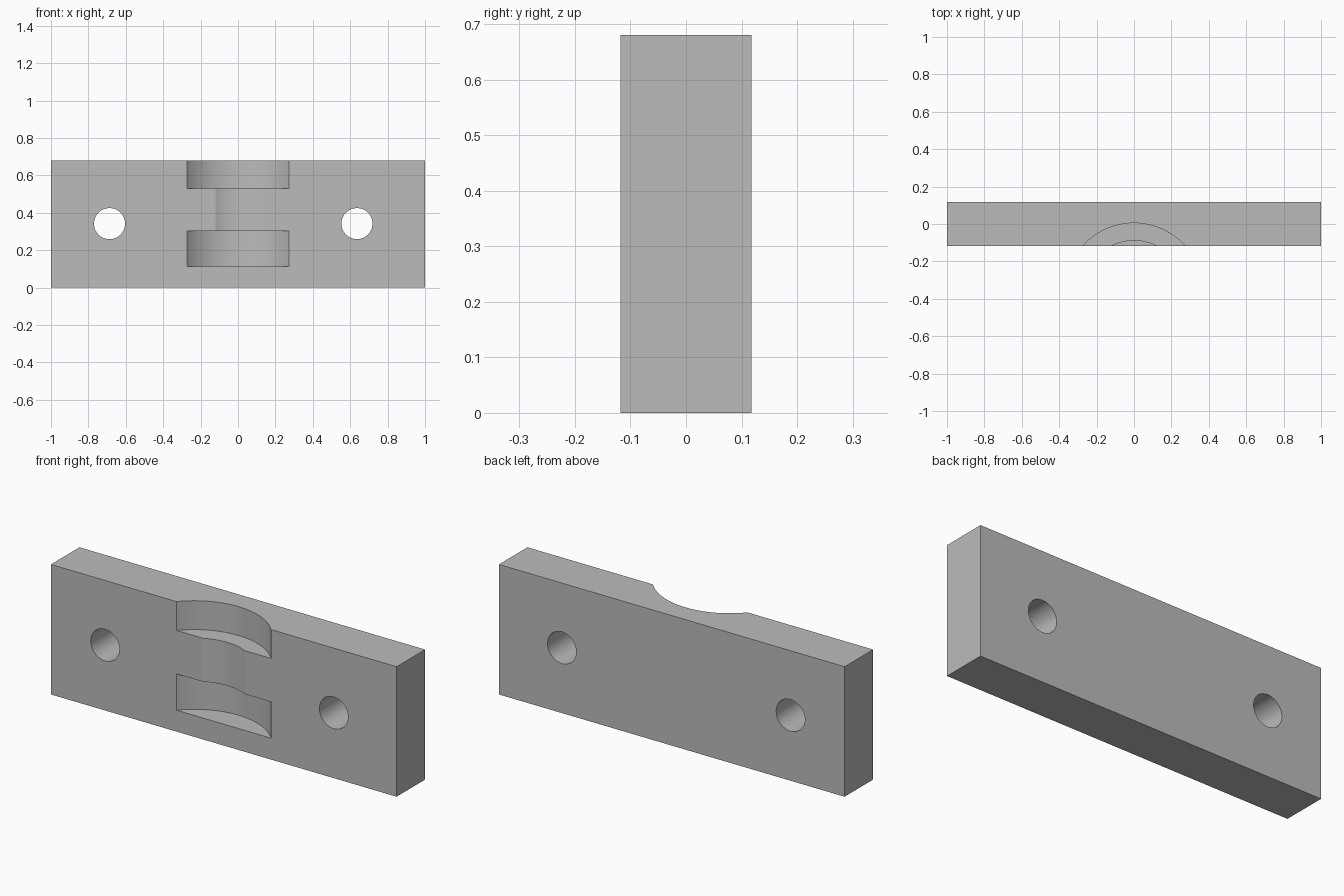
import bpy
import bmesh
import math
from mathutils import Matrix

default = bpy.data.objects.get("Cube")
if default:
    bpy.data.objects.remove(default, do_unlink=True)

LENGTH, DEPTH, HEIGHT = 2.0, 0.235, 0.68

grey = bpy.data.materials.new("plain grey")
grey.use_nodes = True
colour = (0.5, 0.5, 0.5, 1)
grey.diffuse_color = colour
grey.node_tree.nodes["Principled BSDF"].inputs["Base Color"].default_value = colour


def make_object(name, bm):
    bmesh.ops.recalc_face_normals(bm, faces=bm.faces)
    mesh = bpy.data.meshes.new(name)
    bm.to_mesh(mesh)
    bm.free()
    mesh.materials.append(grey)
    obj = bpy.data.objects.new(name, mesh)
    bpy.context.collection.objects.link(obj)
    return obj


def cut(target, cutter):
    """Subtract the cutter from the target, then remove the cutter."""
    cutter.hide_render = True
    mod = target.modifiers.new(cutter.name, "BOOLEAN")
    mod.operation = "DIFFERENCE"
    mod.solver = "EXACT"
    mod.object = cutter
    bpy.context.view_layer.objects.active = target
    bpy.ops.object.modifier_apply(modifier=mod.name)
    bpy.data.objects.remove(cutter, do_unlink=True)


# Rectangular plate
bm = bmesh.new()
bmesh.ops.create_cube(bm, size=1)
bmesh.ops.scale(bm, vec=(LENGTH, DEPTH, HEIGHT), verts=bm.verts)
bmesh.ops.translate(bm, vec=(0, 0, HEIGHT / 2), verts=bm.verts)
plate = make_object("mounting_plate", bm)

# Two round through holes
for name, x in (("right_hole", -0.687), ("left_hole", 0.636)):
    bm = bmesh.new()
    bmesh.ops.create_cone(
        bm, cap_ends=True, segments=64, radius1=0.083, radius2=0.083, depth=1,
        matrix=Matrix.Translation((x, 0, 0.342)) @ Matrix.Rotation(math.pi / 2, 4, "X"))
    cut(plate, make_object(name, bm))

# Stepped spool-shaped recess: wide pocket, shallow neck, wide pocket open at the top
WIDE, NECK, AXIS_Y = 0.366, 0.272, -0.361
profile = [(0, 0.112), (WIDE, 0.112), (WIDE, 0.302), (NECK, 0.302),
           (NECK, 0.529), (WIDE, 0.529), (WIDE, 0.8), (0, 0.8)]
bm = bmesh.new()
points = [bm.verts.new((r, AXIS_Y, z)) for r, z in profile]
edges = [bm.edges.new(pair) for pair in zip(points, points[1:])]
bmesh.ops.spin(bm, geom=points + edges, cent=(0, AXIS_Y, 0), axis=(0, 0, 1),
               angle=math.tau, steps=128, use_merge=True)
bmesh.ops.remove_doubles(bm, verts=bm.verts, dist=0.0001)
cut(plate, make_object("spool_recess", bm))

# Smooth curved walls, sharp edges
bpy.ops.object.select_all(action="DESELECT")
plate.select_set(True)
bpy.context.view_layer.objects.active = plate
bpy.ops.object.shade_smooth_by_angle(angle=math.radians(30))
